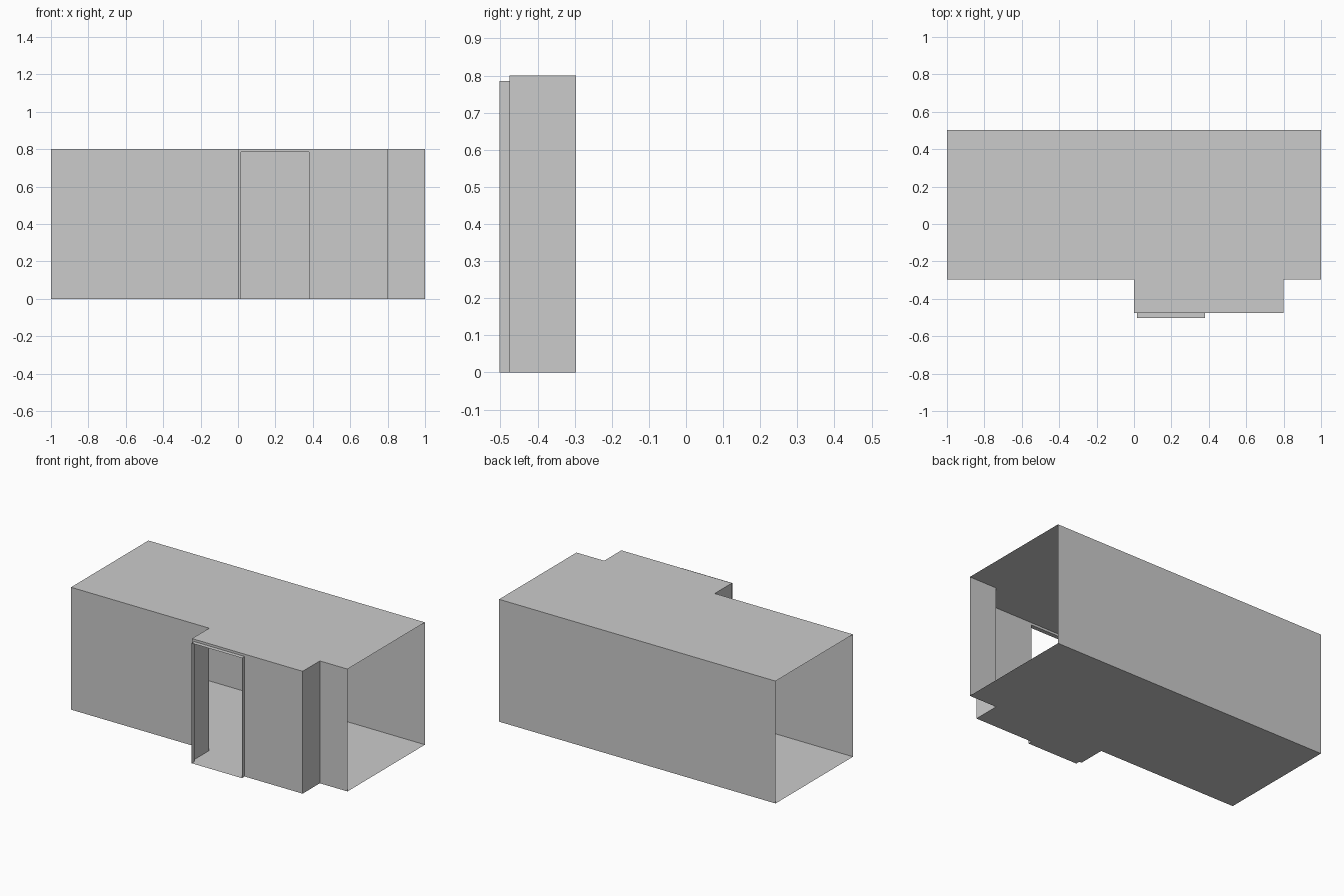
import bpy

if "Cube" in bpy.data.objects:
    bpy.data.objects.remove(bpy.data.objects["Cube"])

H = 0.8                                   # wall height
BACK, FRONT, PORCH, LIP = 0.503, -0.297, -0.475, -0.503
DX0, DX1, DZ = 0.017, 0.38, 0.785         # doorway opening


def sheet(name, faces):
    """Make a thin-sheet object from a list of polygons, sharing corners."""
    verts, polys = [], []
    for face in faces:
        ids = []
        for p in face:
            if p not in verts:
                verts.append(p)
            ids.append(verts.index(p))
        polys.append(ids)
    mesh = bpy.data.meshes.new(name)
    mesh.from_pydata(verts, [], polys)
    mesh.update()
    ob = bpy.data.objects.new(name, mesh)
    bpy.context.collection.objects.link(ob)
    return ob


def walls(path, z0=0.0, z1=H):
    """Upright quads along a plan path."""
    return [[(*a, z0), (*b, z0), (*b, z1), (*a, z1)]
            for a, b in zip(path, path[1:])]


# Floor plan with the projecting porch
left = [(-1, FRONT), (0, FRONT), (0, PORCH)]
right = [(0.4, PORCH), (0.8, PORCH), (0.8, FRONT), (1, FRONT)]
back = [(1, BACK), (-1, BACK)]
plan = left + right + back

# Floor and roof
sheet("floor", [[(x, y, 0.0) for x, y in reversed(plan)]])
sheet("roof", [[(x, y, H) for x, y in plan]])

# Walls, with both short ends left open
sheet("front_walls", walls(left) + walls(right))
sheet("back_wall", walls(back))

# Flat surround of the doorway
sheet("door_surround", [
    [(0, PORCH, 0), (DX0, PORCH, 0), (DX0, PORCH, DZ), (0, PORCH, H)],
    [(DX1, PORCH, 0), (0.4, PORCH, 0), (0.4, PORCH, H), (DX1, PORCH, DZ)],
    [(0, PORCH, H), (DX0, PORCH, DZ), (DX1, PORCH, DZ), (0.4, PORCH, H)],
])

# Projecting door frame: jambs, lintel and sill
loop = [(DX0, 0), (DX1, 0), (DX1, DZ), (DX0, DZ)]
sheet("door_frame", [
    [(a[0], LIP, a[1]), (b[0], LIP, b[1]), (b[0], PORCH, b[1]), (a[0], PORCH, a[1])]
    for a, b in zip(loop, loop[1:] + loop[:1])
])
